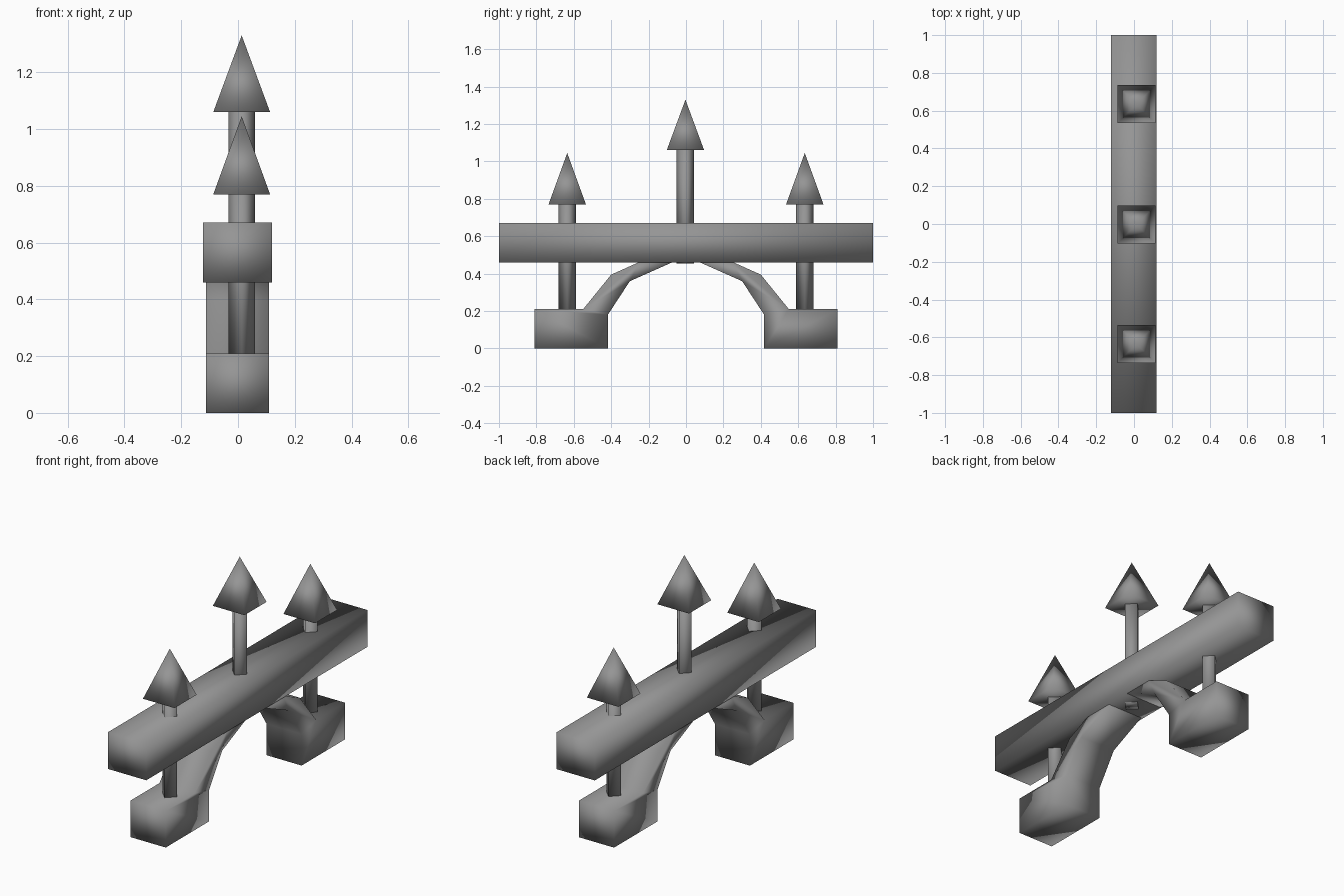
import bpy
import bmesh
from math import pi, sqrt
from mathutils import Matrix

old = bpy.data.objects.get("Cube")
if old:
    bpy.data.objects.remove(old, do_unlink=True)

GREY = (0.3, 0.3, 0.3, 1.0)
stone = bpy.data.materials.new("stone_grey")
stone.use_nodes = True
stone.diffuse_color = GREY
stone.node_tree.nodes["Principled BSDF"].inputs["Base Color"].default_value = GREY

SPIKE_X = 0.013


def finish(name, bm):
    """Turn a bmesh into a smooth shaded, coloured object."""
    bmesh.ops.recalc_face_normals(bm, faces=bm.faces)
    for face in bm.faces:
        face.smooth = True
    mesh = bpy.data.meshes.new(name)
    bm.to_mesh(mesh)
    bm.free()
    mesh.materials.append(stone)
    obj = bpy.data.objects.new(name, mesh)
    bpy.context.collection.objects.link(obj)
    return obj


def prism(name, profile, x0, x1):
    """Extrude a (y, z) profile along x."""
    bm = bmesh.new()
    face = bm.faces.new([bm.verts.new((x0, y, z)) for y, z in profile])
    new = bmesh.ops.extrude_face_region(bm, geom=[face])["geom"]
    verts = [v for v in new if isinstance(v, bmesh.types.BMVert)]
    bmesh.ops.translate(bm, verts=verts, vec=(x1 - x0, 0, 0))
    return finish(name, bm)


def four_sided(name, y, z0, z1, r0, r1, turn):
    """Four-sided post or pyramid."""
    bm = bmesh.new()
    place = Matrix.Translation((SPIKE_X, y, (z0 + z1) / 2)) @ Matrix.Rotation(turn, 4, "Z")
    bmesh.ops.create_cone(bm, cap_ends=True, segments=4, radius1=r0,
                          radius2=r1, depth=z1 - z0, matrix=place)
    bmesh.ops.remove_doubles(bm, verts=bm.verts, dist=0.0001)
    return finish(name, bm)


# Long horizontal beam
prism("beam", [(-1, 0.46), (1, 0.46), (1, 0.67), (-1, 0.67)], -0.123, 0.12)

# Block feet, each running into a curved brace under the beam
brace = [(0.81, 0), (0.418, 0), (0.418, 0.18), (0.3, 0.36), (0.075, 0.46),
         (0.25, 0.462), (0.4, 0.395), (0.55, 0.21), (0.81, 0.21)]
for side, label in ((-1, "front"), (1, "back")):
    prism(label + "_foot_brace", [(side * y, z) for y, z in brace], -0.112, 0.11)

# Spikes: diamond section post with a square pyramid tip
for label, y, foot, neck, tip in (("front", -0.635, 0.2, 0.77, 1.045),
                                  ("middle", -0.003, 0.455, 1.06, 1.33),
                                  ("back", 0.635, 0.2, 0.77, 1.045)):
    four_sided(label + "_post", y, foot, neck + 0.01, 0.047, 0.047, 0)
    four_sided(label + "_tip", y, neck, tip, 0.1 * sqrt(2), 0, pi / 4)
